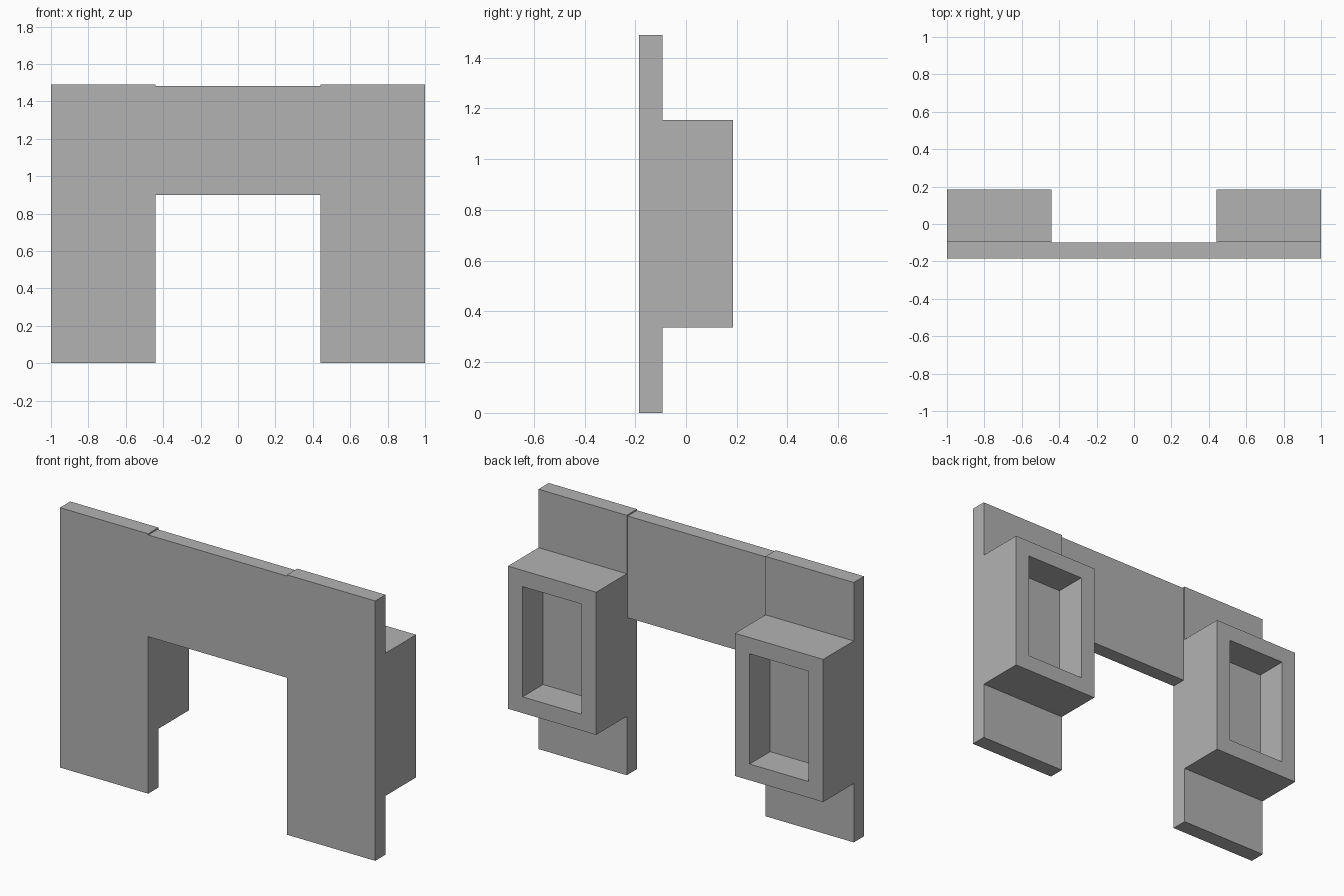
import bpy
import bmesh
from mathutils import Vector

cube = bpy.data.objects.get("Cube")
if cube:
    bpy.data.objects.remove(cube)

grey = bpy.data.materials.new("plain grey")
grey.use_nodes = True
grey.diffuse_color = (0.448, 0.448, 0.448, 1)
grey.node_tree.nodes["Principled BSDF"].inputs["Base Color"].default_value = grey.diffuse_color

INNER, OUTER = 0.44, 1.0
FRONT, SLAB_BACK, BOX_BACK = -0.185, -0.092, 0.185
RIM = 0.093


def extrude_profile(name, profile, x0, x1, recess=None):
    """Extrude a (y, z) outline along x; optionally recess its rearmost face."""
    bm = bmesh.new()
    outline = bm.faces.new([bm.verts.new((x0, y, z)) for y, z in profile])
    moved = bmesh.ops.extrude_face_region(bm, geom=[outline], use_keep_orig=True)["geom"]
    bmesh.ops.translate(bm, vec=Vector((x1 - x0, 0, 0)),
                        verts=[g for g in moved if isinstance(g, bmesh.types.BMVert)])
    bmesh.ops.recalc_face_normals(bm, faces=bm.faces)
    if recess:
        back = max(bm.faces, key=lambda f: f.calc_center_median().y)
        bmesh.ops.inset_region(bm, faces=[back], thickness=RIM, use_even_offset=True)
        # Sink an opening with upright walls into the inset face
        pushed = bmesh.ops.extrude_discrete_faces(bm, faces=[back])["faces"][0]
        bmesh.ops.translate(bm, vec=Vector((0, -recess, 0)), verts=pushed.verts)
    mesh = bpy.data.meshes.new(name)
    bm.to_mesh(mesh)
    bm.free()
    mesh.materials.append(grey)
    obj = bpy.data.objects.new(name, mesh)
    bpy.context.collection.objects.link(obj)
    return obj


# Legs: tall slab with a hollowed box on the back
leg_profile = [(FRONT, 0), (SLAB_BACK, 0), (SLAB_BACK, 0.337), (BOX_BACK, 0.337),
               (BOX_BACK, 1.155), (SLAB_BACK, 1.155), (SLAB_BACK, 1.49), (FRONT, 1.49)]
extrude_profile("left_leg", leg_profile, INNER, OUTER, recess=0.186)
extrude_profile("right_leg", leg_profile, -OUTER, -INNER, recess=0.186)

# Panel joining the legs at the top
extrude_profile("bridge_panel",
                [(FRONT, 0.9), (-0.1, 0.9), (-0.1, 1.483), (FRONT, 1.483)],
                -INNER, INNER)
